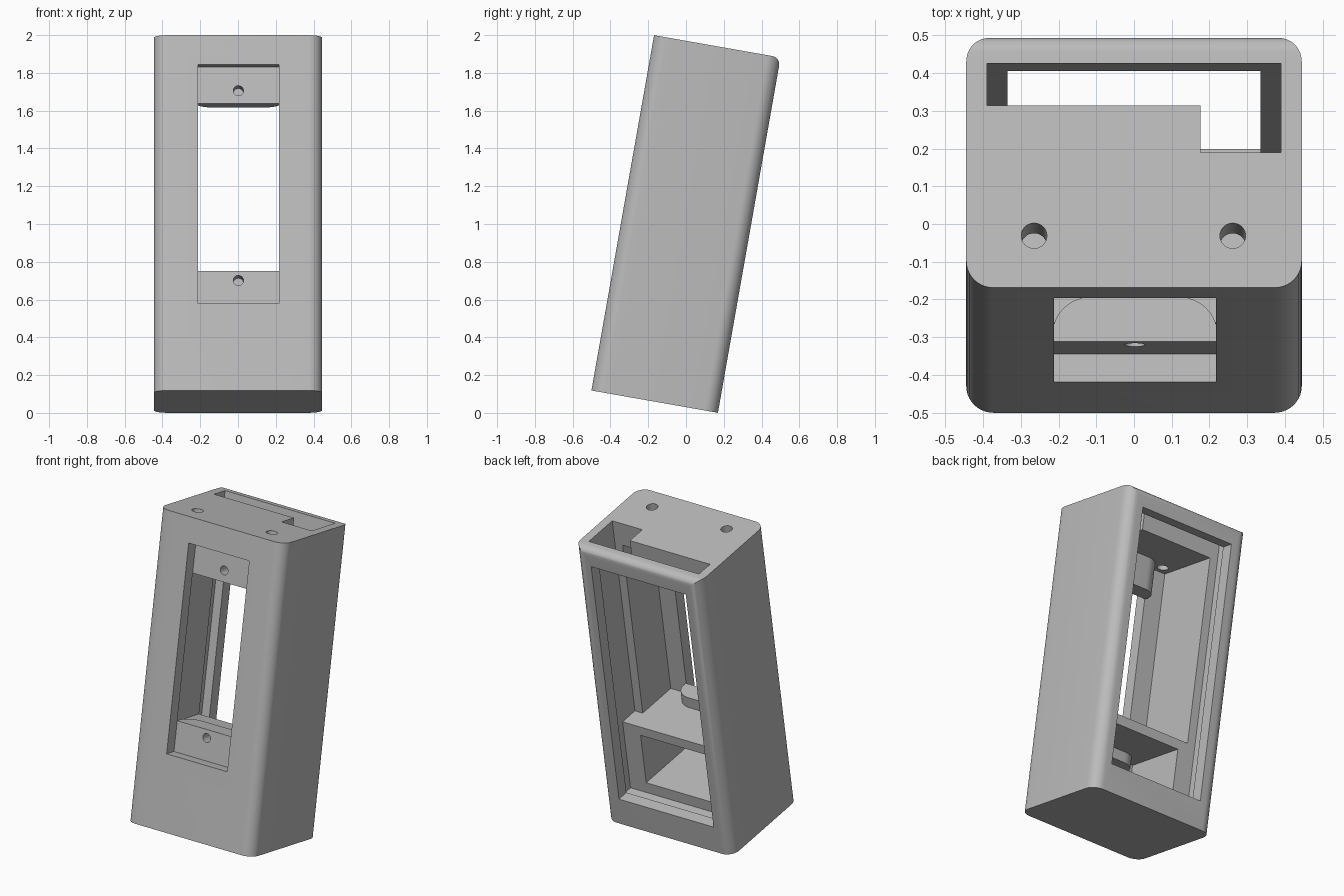
import bpy, bmesh
from math import sin, cos, pi, radians
from mathutils import Matrix

cube = bpy.data.objects.get("Cube")
if cube:
    bpy.data.objects.remove(cube, do_unlink=True)

grey = bpy.data.materials.new("light grey plastic")
grey.use_nodes = True
colour = (0.5, 0.5, 0.5, 1)
grey.diffuse_color = colour
grey.node_tree.nodes["Principled BSDF"].inputs["Base Color"].default_value = colour

W, D, H = 0.445, 0.34, 0.955      # half sizes of the upright case
INNER = 0.264                     # inner face of front and back walls
LEAN = Matrix.Translation((0, 0, 1)) @ Matrix.Rotation(radians(-10), 4, "X")


def finish(name, bm):
    bmesh.ops.recalc_face_normals(bm, faces=bm.faces)
    mesh = bpy.data.meshes.new(name)
    bm.to_mesh(mesh)
    bm.free()
    ob = bpy.data.objects.new(name, mesh)
    bpy.context.collection.objects.link(ob)
    mesh.materials.append(grey)
    return ob


def box(name, x, y, z, radius=0, rounded=lambda v: True):
    """Box from ranges, with chosen upright edges rounded."""
    bm = bmesh.new()
    bmesh.ops.create_cube(bm, size=1)
    for v in bm.verts:
        v.co = [r[0] if c < 0 else r[1] for c, r in zip(v.co, (x, y, z))]
    if radius:
        edges = [e for e in bm.edges
                 if abs(e.verts[0].co.z - e.verts[1].co.z) > 0.01 and rounded(e.verts[0].co)]
        bmesh.ops.bevel(bm, geom=edges, offset=radius, segments=10,
                        profile=0.5, affect="EDGES")
    return finish(name, bm)


def rod(name, centre, radius, length, axis="Z"):
    bm = bmesh.new()
    turn = Matrix.Rotation(pi / 2, 4, "X") if axis == "Y" else Matrix()
    bmesh.ops.create_cone(bm, cap_ends=True, segments=32, radius1=radius,
                          radius2=radius, depth=length,
                          matrix=Matrix.Translation(centre) @ turn)
    return finish(name, bm)


def edge_rounder(radius):
    """Sliver that turns the top back edge into a fillet."""
    over = 0.02
    pts = [(D - radius + radius * sin(a), H - radius + radius * cos(a))
           for a in [i * pi / 20 for i in range(11)]]
    pts += [(D + over, H - radius), (D + over, H + over), (D - radius, H + over)]
    bm = bmesh.new()
    face = bm.faces.new([bm.verts.new((-1, y, z)) for y, z in pts])
    new = bmesh.ops.extrude_face_region(bm, geom=[face])["geom"]
    bmesh.ops.translate(bm, vec=(2, 0, 0),
                        verts=[g for g in new if isinstance(g, bmesh.types.BMVert)])
    return finish("edge_cutter", bm)


def cut(ob, *cutters):
    for cutter in cutters:
        cutter.hide_render = True
        mod = ob.modifiers.new("cut", "BOOLEAN")
        mod.operation, mod.solver, mod.object = "DIFFERENCE", "EXACT", cutter
        bpy.context.view_layer.objects.active = ob
        bpy.ops.object.modifier_apply(modifier=mod.name)
        bpy.data.objects.remove(cutter, do_unlink=True)


# Outer case with rounded upright corners
case = box("case", (-W, W), (-D, D), (-H, H), 0.072)
cut(case, edge_rounder(0.045))

# Panel slot open at the top, then the rear opening
cut(case,
    box("slot", (-0.39, 0.39), (0.151, INNER), (-0.83, 1.1)),
    box("rear_opening", (-0.335, 0.335), (0.2, 0.5), (-0.78, 0.84)))

# Upper and lower compartments, divided by a shelf
cut(case,
    box("upper_space", (-0.335, 0.335), (-INNER, 0.2), (-0.37, 0.80)),
    box("lower_space", (-0.27, 0.27), (-INNER, 0.2), (-0.76, -0.43)))

# Cable notch through the top and its channel down the side
cut(case,
    box("notch", (0.177, 0.39), (0.024, 0.2), (0.7, 1.1)),
    box("channel", (0.3, 0.39), (0.024, 0.2), (-0.37, 0.9)))

# Front window and the two holes in the top
cut(case, box("window", (-0.212, 0.217), (-0.5, -0.2), (-0.487, 0.797)))
cut(case, *[rod("top_hole", (x, -0.2, 0.9), 0.034, 0.4) for x in (-0.265, 0.262)])

# Screw blocks behind the window, rounded at the rear
parts = [case]
for name, z, hole_z in (("upper_screw_block", (0.60, 0.802), 0.67),
                        ("lower_screw_block", (-0.495, -0.30), -0.35)):
    block = box(name, (-0.216, 0.221), (-INNER, -0.144), z, 0.1, lambda v: v.y > -0.2)
    cut(block, rod("screw_hole", (0.002, -INNER, hole_z), 0.027, 0.17, "Y"))
    parts.append(block)

# Lean everything back and shade
for ob in parts:
    ob.data.transform(LEAN)
    bpy.ops.object.select_all(action="DESELECT")
    ob.select_set(True)
    bpy.context.view_layer.objects.active = ob
    bpy.ops.object.shade_smooth_by_angle(angle=radians(30))
